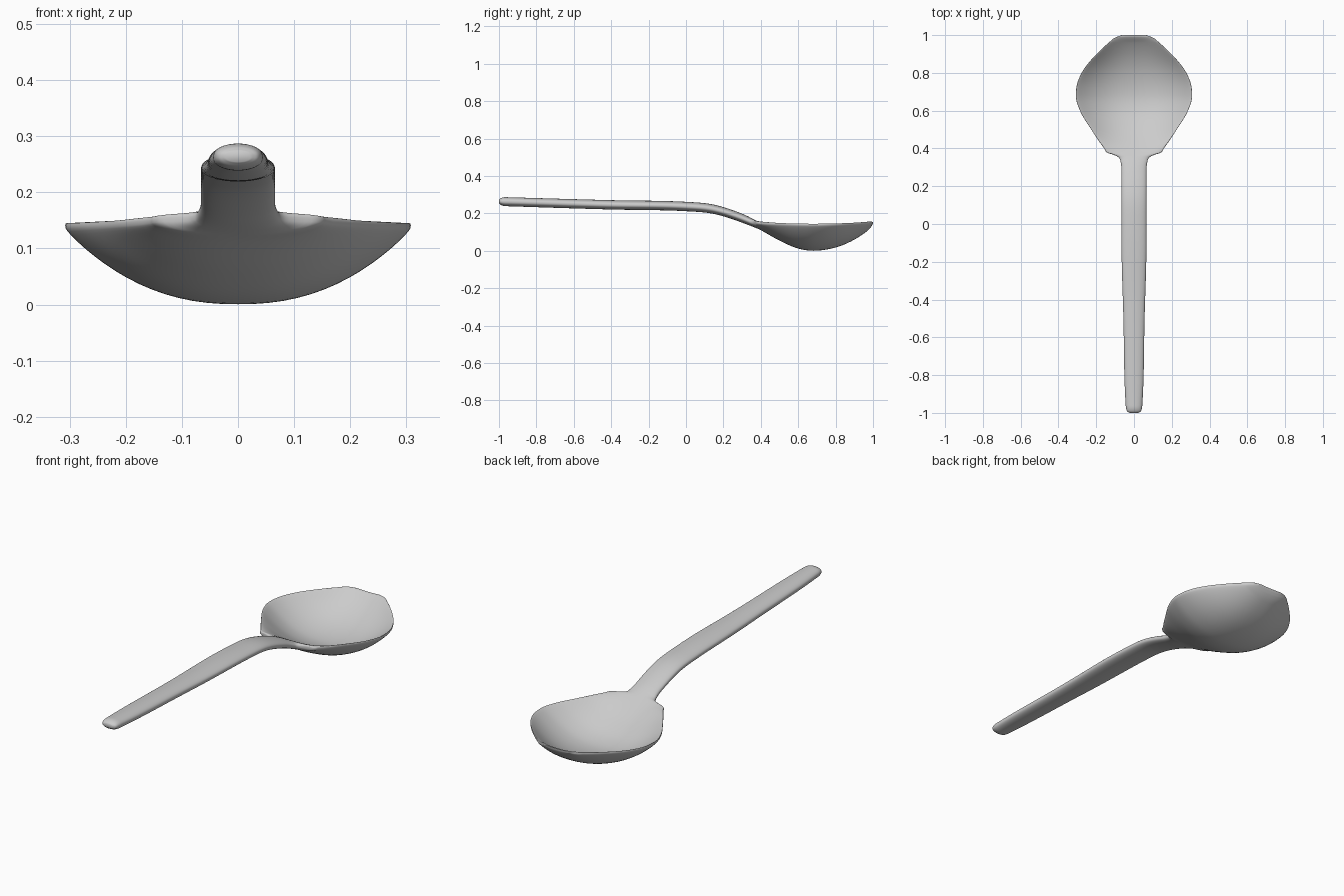
import bpy, bmesh
from math import cos, sin, pi, copysign

cube = bpy.data.objects.get("Cube")
if cube:
    bpy.data.objects.remove(cube)

# Profiles along the length: (y, value)
HALF_WIDTH = [(-1, .022), (-.994, .034), (-.975, .042), (-.94, .045), (-.5, .056),
              (-.1, .066), (.28, .066), (.33, .071), (.355, .085), (.367, .11),
              (.376, .14), (.4, .158), (.5, .226), (.6, .286), (.68, .308),
              (.75, .299), (.82, .265), (.9, .198), (.96, .134), (.988, .097), (1, .066)]
HALF_THICK = [(-1, .01), (-.99, .018), (-.96, .024), (0, .025), (.3, .024),
              (.4, .018), (.5, .015), (.97, .014), (.99, .011), (1, .004)]
CENTRE_Z = [(-1, .264), (-.4, .246), (0, .237), (.15, .222), (.25, .193),
            (.38, .139), (.5, .07), (.6, .027), (.68, .015), (.76, .023),
            (.84, .046), (.92, .086), (.97, .121), (1, .149)]
# Lower values give a squarer, fuller edge
EDGE_POWER = [(-1, .85), (.3, .85), (.45, .45), (1, .45)]


def smooth_curve(keys):
    """Cubic interpolation through the keys, without overshoot."""
    gaps = [b[0] - a[0] for a, b in zip(keys, keys[1:])]
    slopes = [(b[1] - a[1]) / g for a, b, g in zip(keys, keys[1:], gaps)]
    tangents = [slopes[0]]
    for a, b, g, h in zip(slopes, slopes[1:], gaps, gaps[1:]):
        mean = (a * h + b * g) / (g + h)
        limit = 2.5 * min(abs(a), abs(b)) if a * b > 0 else 0
        tangents.append(max(-limit, min(limit, mean)))
    tangents.append(slopes[-1])

    def value(y):
        i = 0
        while i < len(keys) - 2 and y > keys[i + 1][0]:
            i += 1
        (y0, v0), (y1, v1) = keys[i], keys[i + 1]
        d = y1 - y0
        t = (y - y0) / d
        s = t * t * (3 - 2 * t)
        bend = t * (1 - t) * ((1 - t) * tangents[i] - t * tangents[i + 1])
        return v0 + (v1 - v0) * s + d * bend
    return value


width, thick, centre, edge = map(
    smooth_curve, (HALF_WIDTH, HALF_THICK, CENTRE_Z, EDGE_POWER))


def section(bm, y, sides=72):
    """Closed ring: a rounded strip whose edges curl up to the rim."""
    w, h, c, p = width(y), thick(y), centre(y), edge(y)
    rim = max(c, .141 + .11 * (y - .68) ** 2) if y > .3 else c
    ring = []
    for i in range(sides):
        a = 2 * pi * i / sides
        u, v = cos(a), sin(a)
        z = c + (rim - c) * abs(u) ** 2.3 + h * copysign(abs(v) ** p, v)
        ring.append(bm.verts.new((w * u, y, z)))
    return ring


# Stations: the profile keys, with each gap subdivided
keys = sorted({k[0] for k in HALF_WIDTH + HALF_THICK})
stations = [keys[0]]
for a, b in zip(keys, keys[1:]):
    n = max(3, int((b - a) / .015))
    stations += [a + (b - a) * (j + 1) / n for j in range(n)]

# Spoon: one continuous loft from handle end to bowl tip
bm = bmesh.new()
rings = [section(bm, y) for y in stations]
for r, s in zip(rings, rings[1:]):
    for i in range(len(r)):
        j = (i + 1) % len(r)
        bm.faces.new((r[i], r[j], s[j], s[i]))
bm.faces.new(rings[0])
bm.faces.new(rings[-1])
bmesh.ops.recalc_face_normals(bm, faces=bm.faces)
mesh = bpy.data.meshes.new("spoon")
bm.to_mesh(mesh)
bm.free()
spoon = bpy.data.objects.new("spoon", mesh)
bpy.context.collection.objects.link(spoon)

# Metal colour
grey = bpy.data.materials.new("metal grey")
grey.use_nodes = True
grey.diffuse_color = (.6, .6, .6, 1)
grey.node_tree.nodes["Principled BSDF"].inputs["Base Color"].default_value = (.6, .6, .6, 1)
mesh.materials.append(grey)

bpy.ops.object.select_all(action="DESELECT")
spoon.select_set(True)
bpy.context.view_layer.objects.active = spoon
bpy.ops.object.shade_smooth_by_angle(angle=1.2)
